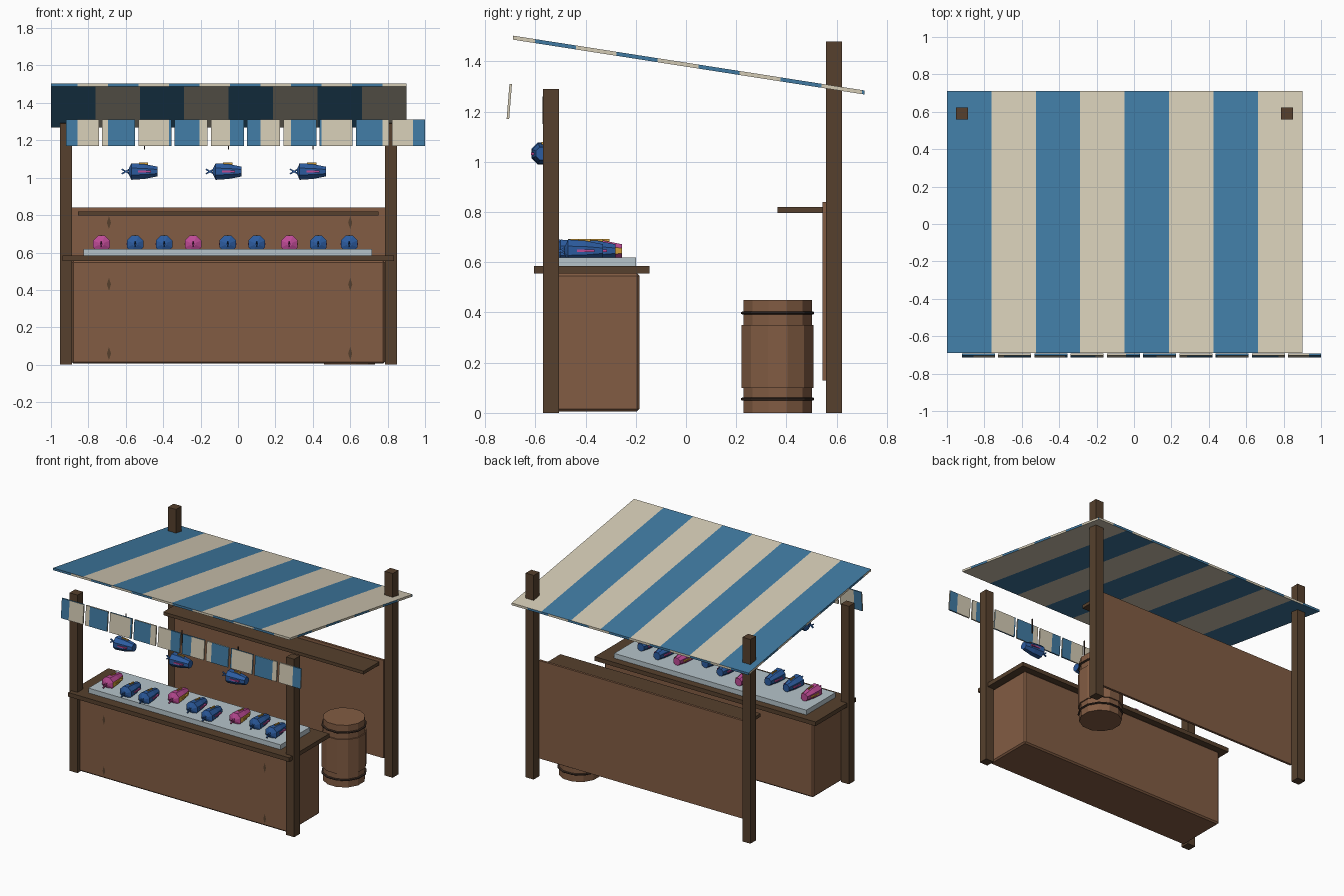
import bpy, bmesh, math
from mathutils import Matrix, Vector

if "Cube" in bpy.data.objects:
    bpy.data.objects.remove(bpy.data.objects["Cube"])


def material(name, r, g, b):
    lin = [((c / 255 + 0.055) / 1.055) ** 2.4 for c in (r, g, b)]
    m = bpy.data.materials.new(name)
    m.diffuse_color = (*lin, 1)
    m.use_nodes = True
    m.node_tree.nodes["Principled BSDF"].inputs["Base Color"].default_value = m.diffuse_color
    return m


DARK = material("dark wood", 86, 64, 45)
WOOD = material("brown wood", 130, 92, 67)
BLUE = material("cloth blue", 64, 122, 162)
CREAM = material("cloth cream", 212, 203, 181)
ICE = material("ice", 182, 196, 202)
FISH = material("fish blue", 44, 92, 160)
PINK = material("fish pink", 190, 75, 150)
GOLD = material("fish yellow", 218, 165, 60)
IRON = material("dark iron", 58, 44, 36)


def finish(name, bm, mats):
    bmesh.ops.recalc_face_normals(bm, faces=bm.faces)
    me = bpy.data.meshes.new(name)
    bm.to_mesh(me)
    bm.free()
    for m in mats:
        me.materials.append(m)
    ob = bpy.data.objects.new(name, me)
    bpy.context.collection.objects.link(ob)
    return ob


def add_box(bm, x, y, z, mat=0):
    size = Vector((x[1] - x[0], y[1] - y[0], z[1] - z[0], 1))
    mid = Vector((x[0] + x[1], y[0] + y[1], z[0] + z[1])) / 2
    vs = bmesh.ops.create_cube(bm, size=1, matrix=Matrix.Translation(mid) @ Matrix.Diagonal(size))["verts"]
    for f in {f for v in vs for f in v.link_faces}:
        f.material_index = mat
    return vs


def box(name, x, y, z, mat, bevel=0):
    bm = bmesh.new()
    add_box(bm, x, y, z)
    ob = finish(name, bm, [mat])
    if bevel:
        b = ob.modifiers.new("bevel", 'BEVEL')
        b.width, b.segments = bevel, 1
    return ob


def lathe(bm, profile, sides, mat=0):
    """Rings of (height along z, radius), capped at both ends."""
    rings = [[bm.verts.new((r * math.cos(a), r * math.sin(a), h))
              for a in [(i + 0.5) * math.tau / sides for i in range(sides)]] for h, r in profile]
    faces = [bm.faces.new(rings[0]), bm.faces.new(rings[-1])]
    for lo, hi in zip(rings, rings[1:]):
        for i in range(sides):
            j = (i + 1) % sides
            faces.append(bm.faces.new((lo[i], lo[j], hi[j], hi[i])))
    for f in faces:
        f.material_index = mat
    return [v for r in rings for v in r]


# Striped cloth: cut at stripe borders, then coloured by position
EDGE = 0.163
EDGE_X, EDGE_Y = -0.695, -0.602
TOP = 0.2375


def cut(bm, axis, values):
    no = Vector((axis == 0, axis == 1, 0))
    for v in values:
        bmesh.ops.bisect_plane(bm, geom=bm.verts[:] + bm.edges[:] + bm.faces[:],
                               plane_co=no * v, plane_no=no)


def stripe_cloth(bm):
    bm.normal_update()
    for f in bm.faces:
        c, n = f.calc_center_median(), f.normal
        if abs(n.z) > 0.5:
            k = (c.x + 1) / TOP
        elif abs(n.y) > 0.5:
            k = (c.x - EDGE_X) / EDGE
        else:
            k = (c.y - EDGE_Y) / EDGE
        f.material_index = math.floor(k) % 2


# Awning, sloping down to the back
bm = bmesh.new()
add_box(bm, (-1, 0.9), (-0.69, 0.712), (-0.008, 0.008))
cut(bm, 0, [-1 + TOP * i for i in range(1, 8)] + [EDGE_X + EDGE * i for i in range(-1, 10)])
cut(bm, 1, [EDGE_Y + EDGE * i for i in range(9)])
stripe_cloth(bm)
for v in bm.verts:
    v.co.z += 1.495 - (v.co.y + 0.69) * 0.156
finish("awning", bm, [BLUE, CREAM])

# Valance of ten hanging flaps
bm = bmesh.new()
for i in range(10):
    x = -0.92 + 0.1938 * i
    add_box(bm, (x, x + 0.176), (-0.709, -0.699), (1.17, 1.31))
cut(bm, 0, [EDGE_X + EDGE * i for i in range(-1, 11)])
stripe_cloth(bm)
for v in bm.verts:
    v.co.y += (v.co.z - 1.24) * 0.08
finish("valance", bm, [BLUE, CREAM])

# Posts
for side, x in (("left", -0.952), ("right", 0.786)):
    box("front_post_" + side, (x, x + 0.064), (-0.57, -0.506), (0, 1.29), DARK)
    box("back_post_" + side, (x, x + 0.064), (0.558, 0.622), (0, 1.48), DARK)

# Counter, ice tray, back wall and shelf
box("counter_body", (-0.89, 0.786), (-0.55, -0.185), (0.006, 0.556), WOOD, 0.01)
box("counter_top", (-0.937, 0.835), (-0.606, -0.146), (0.555, 0.585), DARK)
box("ice_tray", (-0.825, 0.716), (-0.535, -0.2), (0.585, 0.62), ICE)
box("back_wall", (-0.89, 0.786), (0.543, 0.56), (0.13, 0.84), WOOD)
box("shelf", (-0.855, 0.752), (0.365, 0.545), (0.797, 0.82), DARK)

# Painted wood knots
bm = bmesh.new()
for x in (-0.69, 0.6):
    for y, z in ((-0.551, 0.06), (-0.551, 0.43), (0.542, 0.76)):
        pts = [(0.011, 0), (0, 0.035), (-0.011, 0), (0, -0.035)]
        bm.faces.new([bm.verts.new((x + a, y, z + b)) for a, b in pts])
for f in bm.faces:
    f.normal_update()
finish("wood_knots", bm, [DARK])

# Barrel with two hoops
bm = bmesh.new()
lathe(bm, [(0, 0.141), (0.1, 0.141), (0.1001, 0.149), (0.35, 0.149), (0.3501, 0.141), (0.45, 0.141)], 12)
for z in (0.055, 0.398):
    lathe(bm, [(z - 0.006, 0.146), (z - 0.003, 0.151), (z + 0.003, 0.151), (z + 0.006, 0.146)], 12, 1)
finish("barrel", bm, [WOOD, IRON]).location = (0.595, 0.365, 0)


# Fish: tapered body, crossed tail, side and back fins (head towards +x)
def fish(name, loc, turn, pink=False):
    bm = bmesh.new()
    vs = lathe(bm, [(-0.085, 0.014), (-0.07, 0.048), (0.0, 0.043), (0.07, 0.028)], 8)
    bmesh.ops.rotate(bm, verts=vs, matrix=Matrix.Rotation(math.pi / 2, 3, 'Y'))
    bm.normal_update()
    if pink:
        for f in bm.faces:
            if f.normal.y < -0.8:
                f.material_index = 1
    for a in (-30, 30):
        vs = add_box(bm, (-0.025, 0.025), (-0.004, 0.004), (-0.004, 0.004))
        bmesh.ops.rotate(bm, verts=vs, matrix=Matrix.Rotation(math.radians(a), 3, 'Y'))
        bmesh.ops.translate(bm, verts=vs, vec=(-0.1, 0, 0))
    add_box(bm, (-0.035, 0.035), (-0.046, 0.046), (-0.005, 0.005), 1)
    add_box(bm, (-0.03, 0.02), (-0.004, 0.004), (0, 0.047), 2)
    ob = finish(name, bm, [PINK, GOLD, GOLD] if pink else [FISH, PINK, GOLD])
    ob.location, ob.rotation_euler.z = loc, math.radians(turn)


# Fish lying on the ice
spots = [(-0.73, -0.38), (-0.55, -0.43), (-0.395, -0.44), (-0.24, -0.325), (-0.055, -0.38),
         (0.10, -0.43), (0.275, -0.355), (0.43, -0.35), (0.595, -0.40)]
for i, (x, y) in enumerate(spots):
    fish(f"counter_fish_{i + 1}", (x, y, 0.646), 90, i % 3 == 0)

# Fish hanging from strings
for i, x in enumerate((-0.5, -0.05, 0.4)):
    fish(f"hanging_fish_{i + 1}", (x, -0.572, 1.033), 0)
    box(f"string_{i + 1}", (x - 0.003, x + 0.003), (-0.572, -0.566), (1.15, 1.26), IRON)
